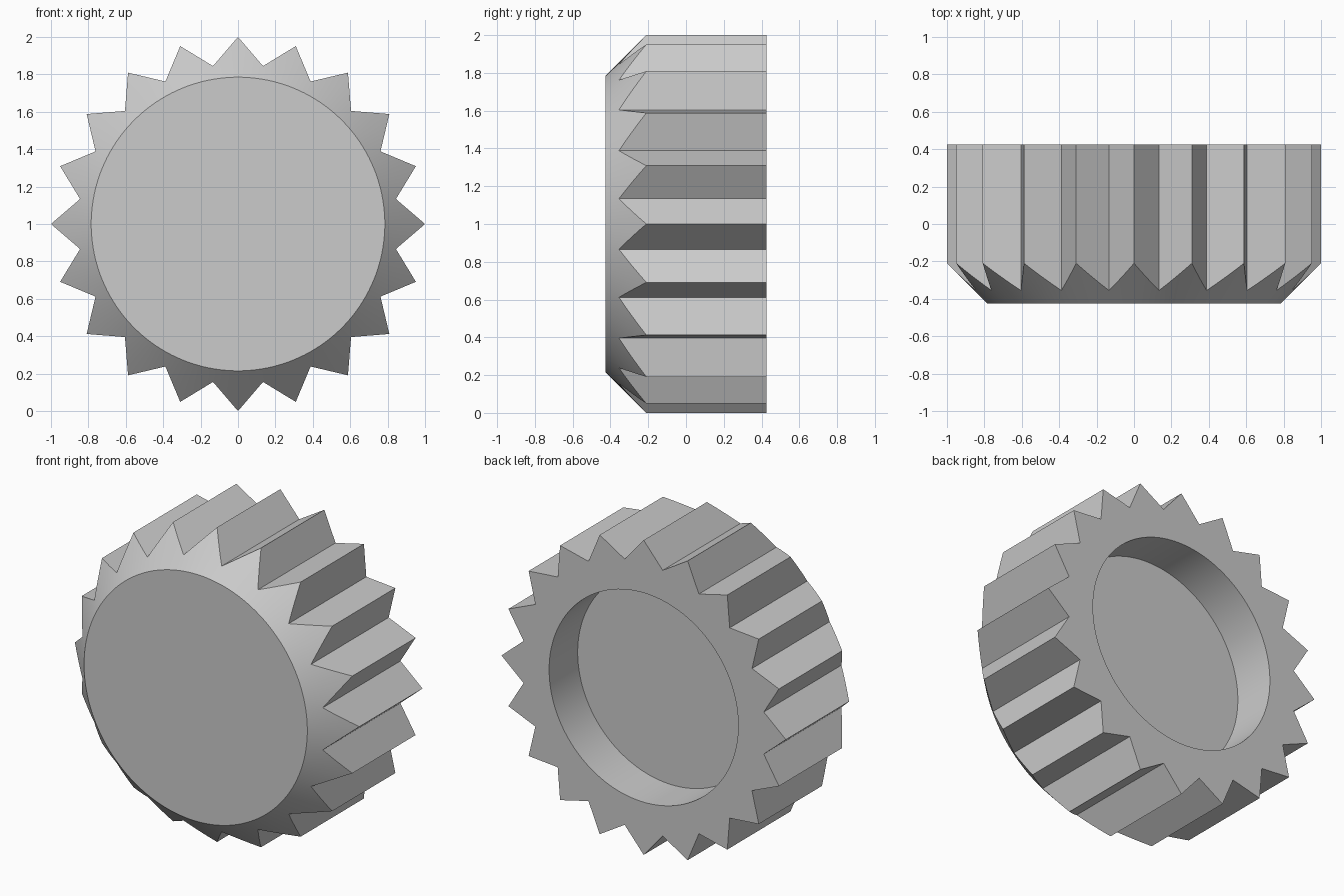
import bpy, bmesh, math
from mathutils import Vector

cube = bpy.data.objects.get("Cube")
if cube:
    bpy.data.objects.remove(cube, do_unlink=True)

TEETH, STEPS = 20, 4
TIP, VALLEY = 1.0, 0.855          # tooth radii
FACE, HOLE = 0.785, 0.665         # front disc and rear recess radii
FRONT, BACK = -0.425, 0.425
RECESS = 0.287

grey = bpy.data.materials.new("light grey")
grey.use_nodes = True
colour = (0.6, 0.6, 0.6, 1)
grey.diffuse_color = colour
grey.node_tree.nodes["Principled BSDF"].inputs["Base Color"].default_value = colour


def polar(radius, angle):
    return Vector((radius * math.sin(angle), radius * math.cos(angle)))


# Toothed outline, each straight flank divided into short steps
corners = [polar(VALLEY if i % 2 else TIP, math.pi * i / TEETH) for i in range(2 * TEETH)]
outline = []
for i, a in enumerate(corners):
    b = corners[(i + 1) % len(corners)]
    outline += [a.lerp(b, s / STEPS) for s in range(STEPS)]

bm = bmesh.new()


def ring(points, depth):
    return [bm.verts.new((p.x, depth(p), p.y + 1)) for p in points]


def circle(radius, y):
    return ring([p.normalized() * radius for p in outline], lambda p: y)


# Front disc, 45 degree bevel, teeth, rear rim, recess wall and recess floor
rings = [
    circle(FACE, FRONT),
    ring(outline, lambda p: FRONT + p.length - FACE),
    ring(outline, lambda p: BACK),
    circle(HOLE, BACK),
    circle(HOLE, BACK - RECESS),
]
for a, b in zip(rings, rings[1:]):
    for i in range(len(a)):
        j = (i + 1) % len(a)
        bm.faces.new((a[i], a[j], b[j], b[i]))
bm.faces.new(rings[0])
bm.faces.new(rings[-1])
bmesh.ops.recalc_face_normals(bm, faces=bm.faces)

mesh = bpy.data.meshes.new("toothed_knob")
bm.to_mesh(mesh)
bm.free()
mesh.materials.append(grey)
knob = bpy.data.objects.new("toothed_knob", mesh)
bpy.context.collection.objects.link(knob)

bpy.ops.object.select_all(action="DESELECT")
knob.select_set(True)
bpy.context.view_layer.objects.active = knob
bpy.ops.object.shade_smooth_by_angle(angle=math.radians(30))
